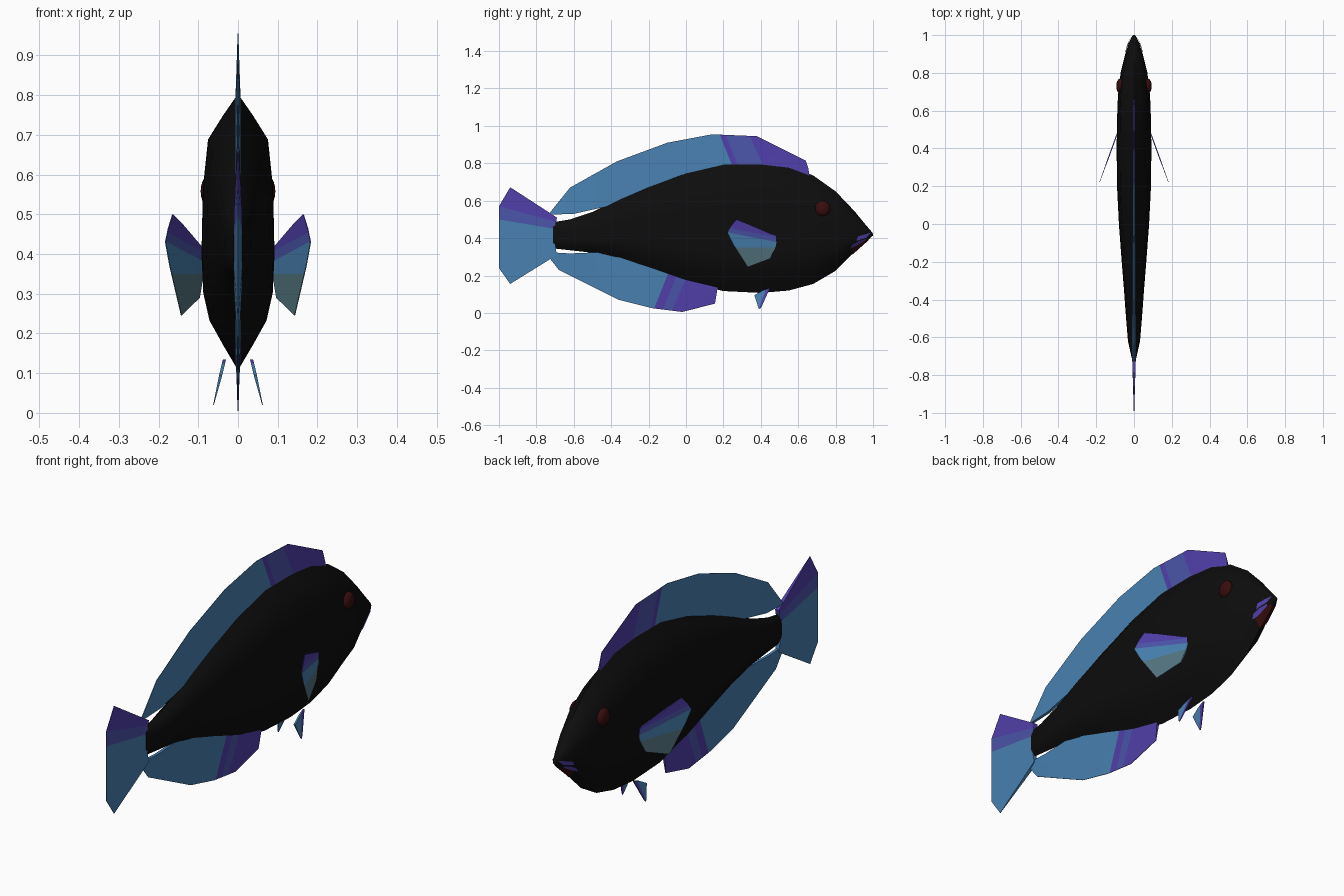
import bpy, bmesh, math
from mathutils import Vector

cube = bpy.data.objects.get("Cube")
if cube:
    bpy.data.objects.remove(cube, do_unlink=True)


def material(name, rgb):
    m = bpy.data.materials.new(name)
    m.use_nodes = True
    m.diffuse_color = (*rgb, 1)
    m.node_tree.nodes["Principled BSDF"].inputs["Base Color"].default_value = (*rgb, 1)
    return m


BLACK = material("black", (.004, .004, .004))
BLUE = material("blue", (.065, .22, .44))
INDIGO = material("indigo", (.07, .09, .40))
PURPLE = material("purple", (.08, .05, .40))
TEAL = material("grey teal", (.09, .18, .22))
RED = material("dark red", (.04, .004, .004))


def finish(bm, name, mats, angle=40):
    bmesh.ops.recalc_face_normals(bm, faces=bm.faces)
    me = bpy.data.meshes.new(name)
    bm.to_mesh(me)
    bm.free()
    for m in mats:
        me.materials.append(m)
    ob = bpy.data.objects.new(name, me)
    bpy.context.collection.objects.link(ob)
    bpy.ops.object.select_all(action='DESELECT')
    bpy.context.view_layer.objects.active = ob
    ob.select_set(True)
    bpy.ops.object.shade_smooth_by_angle(angle=math.radians(angle))
    return ob


# Body stations: y, top, bottom, half width
STATIONS = [(-.71, .485, .345, .012), (-.62, .50, .335, .032), (-.5, .54, .322, .042),
            (-.35, .615, .285, .053), (-.2, .68, .235, .065), (0, .755, .165, .08),
            (.2, .802, .117, .09), (.4, .803, .107, .092), (.55, .785, .12, .09),
            (.68, .735, .155, .085), (.8, .65, .225, .071), (.9, .545, .325, .046),
            (.96, .472, .378, .027), (.99, .437, .405, .013), (1, .424, .414, .004)]
# Cross-section: height fraction, width fraction
SECTION = [(1, 0), (.92, .42), (.835, .82), (.66, .96), (.42, 1), (.28, .95),
           (.18, .78), (.09, .4), (0, 0)]


def lerp(rows, k):
    """Interpolate a table sorted on its first column."""
    for a, b in zip(rows, rows[1:]):
        if k <= b[0]:
            f = (k - a[0]) / (b[0] - a[0])
            return [p + (q - p) * f for p, q in zip(a, b)]
    return rows[-1]


def half_x(y, z):
    _, top, bottom, w = lerp(STATIONS, y)
    t = min(1, max(0, (z - bottom) / (top - bottom)))
    return w * lerp(SECTION[::-1], t)[1]


# Body
bm = bmesh.new()
rings = []
for y, top, bottom, w in STATIONS:
    pts = [(w * s, y, bottom + (top - bottom) * t) for t, s in SECTION]
    pts += [(-x, y, z) for x, y, z in pts[-2:0:-1]]
    rings.append([bm.verts.new(p) for p in pts])
for a, b in zip(rings, rings[1:]):
    for i in range(len(a)):
        j = (i + 1) % len(a)
        bm.faces.new((a[i], a[j], b[j], b[i]))
bm.faces.new(rings[0])
bm.faces.new(rings[-1])
finish(bm, "body", [BLACK], 60)


def fin(name, root, edge, mats, cuts, thick, x_at=lambda y, z: 0):
    """Two-sided fin tapering from root to edge; each cut line starts the next colour."""
    bm = bmesh.new()
    for side in (1, -1):
        rows = []
        for f in (0, .5, 1):
            row = []
            for a, b in zip(root, edge):
                y, z = (p + (q - p) * f for p, q in zip(a, b))
                off = thick * (1 - f) + .001
                row.append(bm.verts.new((x_at(y, z) + side * off, y, z)))
            rows.append(row)
        for r, s in zip(rows, rows[1:]):
            for i in range(len(r) - 1):
                bm.faces.new((r[i], r[i + 1], s[i + 1], s[i]))
    # Close the rim so the two sheets form one thin solid
    border = [e for e in bm.edges if e.is_boundary]
    bmesh.ops.bridge_loops(bm, edges=border)
    planes = [(Vector((0, *p)), Vector((0, *n))) for p, n in cuts]
    for co, no in planes:
        bmesh.ops.bisect_plane(bm, geom=bm.verts[:] + bm.edges[:] + bm.faces[:],
                               plane_co=co, plane_no=no)
    for f in bm.faces:
        c = f.calc_center_median()
        f.material_index = sum((c - co).dot(no) > 0 for co, no in planes)
    return finish(bm, name, mats)


# Dorsal and anal fins
FADE = [BLUE, PURPLE, INDIGO, PURPLE]
fin("dorsal_fin",
    [(-.73, .525), (-.6, .53), (-.42, .57), (-.1, .70), (.16, .77), (.40, .78), (.62, .74), (.66, .73)],
    [(-.725, .54), (-.62, .67), (-.37, .81), (-.1, .91), (.14, .955), (.38, .945), (.64, .815), (.655, .77)],
    FADE, [((.18, .955), (1, .4)), ((.21, .955), (1, .4)), ((.34, .95), (1, .45))], .006)
fin("anal_fin",
    [(-.74, .325), (-.62, .318), (-.45, .325), (-.2, .255), (0, .19), (.17, .14)],
    [(-.735, .30), (-.68, .23), (-.36, .07), (-.18, .025), (-.02, .005), (.155, .05)],
    FADE, [((-.16, .05), (1, -.4)), ((-.11, .05), (1, -.4)), ((-.06, .05), (1, -.45))], .006)

# Tail fin
fin("tail_fin",
    [(-.69, .51), (-.70, .46), (-.705, .41), (-.70, .36), (-.69, .31)],
    [(-.94, .672), (-1, .57), (-1, .41), (-1, .24), (-.94, .155)],
    [BLUE, INDIGO, PURPLE], [((-1, .50), (.17, 1)), ((-1, .57), (.27, 1))], .009)

# Paired fins and eyes
for side, label in ((1, "left"), (-1, "right")):
    fin(label + "_pectoral_fin",
        [(.34, .472), (.48, .412), (.485, .385), (.48, .355), (.45, .29)],
        [(.27, .50), (.24, .465), (.22, .43), (.25, .37), (.33, .245)],
        [TEAL, BLUE, INDIGO, PURPLE],
        [((.25, .35), (0, 1)), ((.23, .43), (.2, 1)), ((.23, .455), (.2, 1))], .002,
        lambda y, z: side * (.088 + (.48 - y) * .365))
    fin(label + "_pelvic_fin",
        [(.365, .095), (.41, .12), (.45, .135)],
        [(.388, .025), (.395, .02), (.405, .035)],
        [BLUE, PURPLE], [((.41, .08), (1, -.35))], .003,
        lambda y, z: side * (.034 + (.135 - z) * .24))

    bm = bmesh.new()
    bmesh.ops.create_uvsphere(bm, u_segments=16, v_segments=10, radius=1)
    for v in bm.verts:
        v.co = Vector((side * .072 + v.co.x * .022, .73 + v.co.y * .041, .558 + v.co.z * .041))
    finish(bm, label + "_eye", [RED], 60)

    # Lips hug the snout
    for part, outline in (("upper", [(.91, .385), (.92, .41), (.95, .418), (.99, .43), (.965, .403)]),
                          ("lower", [(.88, .345), (.89, .365), (.925, .385), (.965, .397), (.945, .372)])):
        bm = bmesh.new()
        bm.faces.new([bm.verts.new((side * (half_x(y, z) + .005), y, z)) for y, z in outline])
        finish(bm, f"{label}_{part}_lip", [PURPLE])

# Red underside of the mouth
bm = bmesh.new()
rows = []
for y in (.89, .92, .95, .975):
    _, top, bottom, w = lerp(STATIONS, y)
    z = bottom + .14 * (top - bottom)
    x = half_x(y, z) + .003
    rows.append([bm.verts.new(p) for p in ((-x, y, z - .003), (0, y, bottom - .004), (x, y, z - .003))])
for a, b in zip(rows, rows[1:]):
    for i in (0, 1):
        bm.faces.new((a[i], a[i + 1], b[i + 1], b[i]))
finish(bm, "mouth_underside", [RED])
